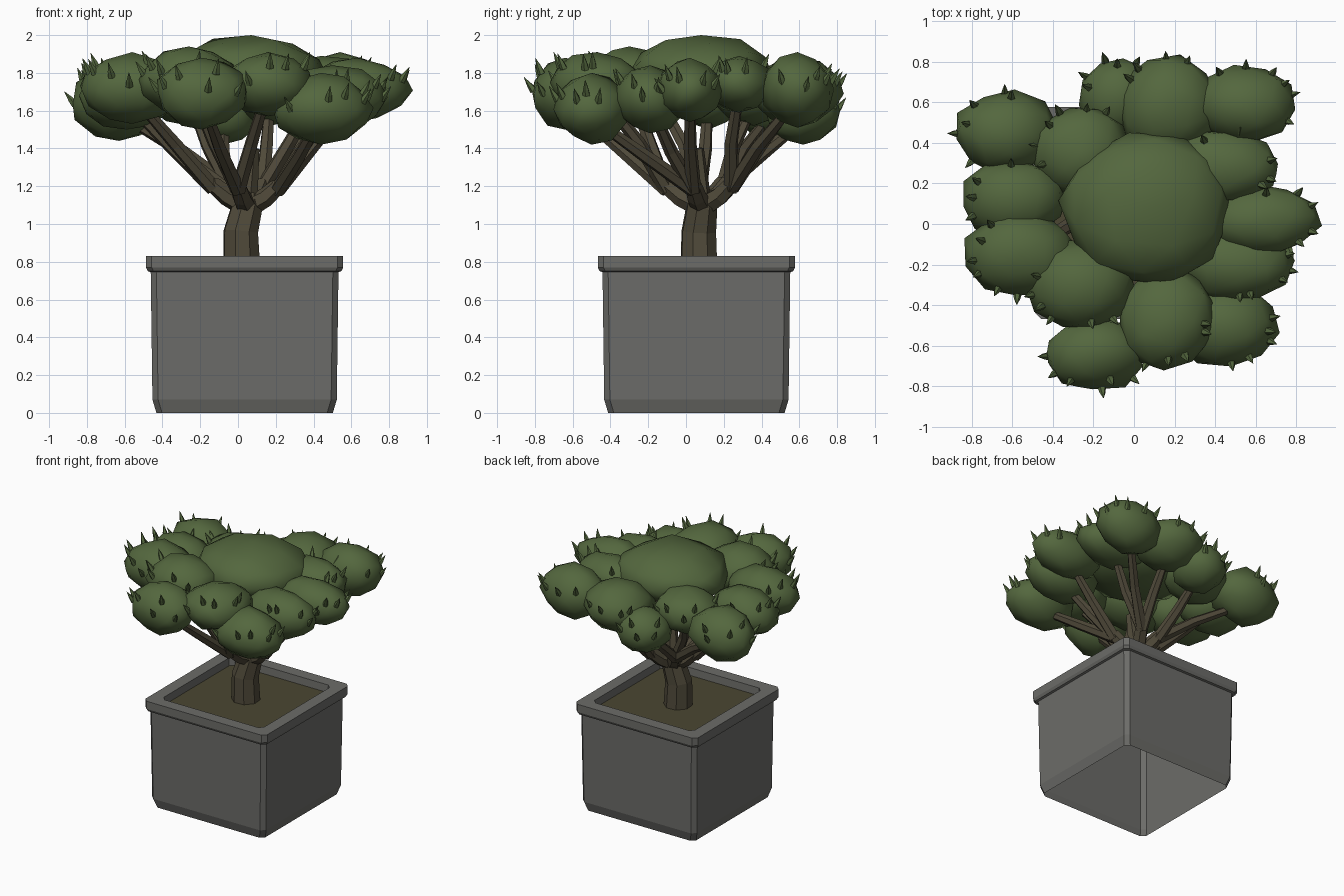
import bpy, bmesh, math, random
from mathutils import Vector

random.seed(4)
if "Cube" in bpy.data.objects:
    bpy.data.objects.remove(bpy.data.objects["Cube"], do_unlink=True)


def material(name, rgb):
    m = bpy.data.materials.new(name)
    m.use_nodes = True
    m.diffuse_color = (*rgb, 1)
    bsdf = next(n for n in m.node_tree.nodes if n.type == "BSDF_PRINCIPLED")
    bsdf.inputs["Base Color"].default_value = (*rgb, 1)
    bsdf.inputs["Roughness"].default_value = 0.9
    return m


STONE = material("grey stone", (0.15, 0.15, 0.14))
SOIL = material("brown soil", (0.07, 0.062, 0.032))
BARK = material("dark bark", (0.08, 0.068, 0.042))
LEAF = material("leaf green", (0.088, 0.136, 0.048))


def finish(name, bm, mat, smooth=None):
    mesh = bpy.data.meshes.new(name)
    bm.to_mesh(mesh)
    bm.free()
    mesh.materials.append(mat)
    ob = bpy.data.objects.new(name, mesh)
    bpy.context.collection.objects.link(ob)
    if smooth:
        bpy.ops.object.select_all(action="DESELECT")
        ob.select_set(True)
        bpy.context.view_layer.objects.active = ob
        bpy.ops.object.shade_smooth_by_angle(angle=math.radians(smooth))


def loft(bm, rings, capped=False):
    """Join a stack of equal-length point loops with quads."""
    loops = [[bm.verts.new(p) for p in ring] for ring in rings]
    n = len(loops[0])
    for a, b in zip(loops, loops[1:]):
        for i in range(n):
            j = (i + 1) % n
            bm.faces.new((a[i], a[j], b[j], b[i]))
    if capped:
        bm.faces.new(loops[0][::-1])
        bm.faces.new(loops[-1])


def cut_square(half, z, cut=0.03):
    """Square loop with clipped corners, around the pot's centre."""
    k = half - cut
    pts = [(half, -k), (half, k), (k, half), (-k, half),
           (-half, k), (-half, -k), (-k, -half), (k, -half)]
    return [Vector((x + 0.035, y + 0.055, z)) for x, y in pts]


def circle(centre, axis, radius, sides):
    u = Vector((0.31, 0.95, 0.0)).cross(axis).normalized()
    v = axis.cross(u).normalized()
    return [centre + radius * (math.cos(a) * u + math.sin(a) * v)
            for a in (math.tau * i / sides for i in range(sides))]


def limb(bm, points, radii, sides):
    """Faceted tube along a path."""
    points = [Vector(p) for p in points]
    rings = []
    for i, p in enumerate(points):
        axis = points[min(i + 1, len(points) - 1)] - points[max(i - 1, 0)]
        rings.append(circle(p, axis.normalized(), radii[i], sides))
    loft(bm, rings, True)


# Pot shell: open underneath, stepped rim, inner lip down to the soil
bm = bmesh.new()
profile = [(0.467, 0), (0.488, 0.07), (0.497, 0.745), (0.512, 0.75),
           (0.522, 0.77), (0.522, 0.83), (0.43, 0.83), (0.425, 0.755)]
loft(bm, [cut_square(h, z) for h, z in profile])
finish("pot", bm, STONE)

# Soil
bm = bmesh.new()
bm.faces.new([bm.verts.new(p) for p in cut_square(0.426, 0.772)])
finish("soil", bm, SOIL)

# Trunk
bm = bmesh.new()
limb(bm, [(0.02, 0.068, 0.76), (0.015, 0.068, 0.96), (0.05, 0.085, 1.1),
          (0.06, 0.085, 1.17)], [0.103, 0.096, 0.085, 0.055], 8)
finish("trunk", bm, BARK)

# Main limbs: where each one bends upward and divides
FORK = Vector((0.05, 0.085, 1.09))
BENDS = [Vector(p) for p in ((-0.13, 0.07, 1.21), (0.0, -0.1, 1.2),
                             (0.21, 0.04, 1.2), (0.13, 0.24, 1.21),
                             (-0.05, 0.2, 1.22))]
branches = bmesh.new()
for bend in BENDS:
    limb(branches, [FORK, FORK.lerp(bend, 0.6) - Vector((0, 0, 0.015)), bend,
                    bend + Vector((0, 0, 0.03))], [0.06, 0.052, 0.046, 0.03], 6)
limb(branches, [FORK, (0.08, 0.06, 1.4)], [0.055, 0.035], 6)

# Leaf clumps: centre x, y, z and half sizes x, y, z
CLUMPS = {
    "crown": (0.07, 0.08, 1.8, 0.42, 0.38, 0.2),
    "back_right_low": (-0.63, 0.45, 1.64, 0.25, 0.2, 0.2),
    "right": (-0.59, 0.12, 1.68, 0.26, 0.19, 0.18),
    "right_front": (-0.56, -0.15, 1.72, 0.27, 0.21, 0.19),
    "front_right_high": (-0.26, -0.3, 1.76, 0.26, 0.22, 0.18),
    "front_right": (-0.19, -0.64, 1.69, 0.25, 0.18, 0.19),
    "front": (0.16, -0.47, 1.74, 0.24, 0.25, 0.17),
    "front_left_low": (0.44, -0.5, 1.61, 0.26, 0.2, 0.19),
    "left_front": (0.5, -0.19, 1.66, 0.28, 0.19, 0.18),
    "left": (0.63, 0.02, 1.71, 0.28, 0.17, 0.17),
    "left_back_high": (0.44, 0.28, 1.74, 0.28, 0.18, 0.15),
    "back_left": (0.54, 0.59, 1.71, 0.25, 0.19, 0.2),
    "back": (0.17, 0.58, 1.7, 0.25, 0.24, 0.18),
    "back_right": (-0.08, 0.62, 1.59, 0.19, 0.2, 0.17),
    "back_right_high": (-0.26, 0.36, 1.69, 0.24, 0.22, 0.17),
}

thorns = bmesh.new()
for name, (x, y, z, rx, ry, rz) in CLUMPS.items():
    centre, size = Vector((x, y, z)), Vector((rx, ry, rz))

    # Clump: uneven low-poly dome with a peaked top
    bm = bmesh.new()
    bmesh.ops.create_icosphere(bm, subdivisions=2, radius=1.0)
    spin = random.uniform(0, math.tau)
    for v in bm.verts:
        a = math.atan2(v.co.y, v.co.x) + spin
        r = math.hypot(v.co.x, v.co.y) * random.uniform(0.96, 1.09)
        h = math.copysign(abs(v.co.z) ** 1.1, v.co.z)
        if abs(h) < 0.99:
            h += random.uniform(-0.07, 0.07)
        v.co = centre + Vector((r * math.cos(a), r * math.sin(a), h)) * size
    finish("leaf_clump_" + name, bm, LEAF, 50)

    # Branch from the nearest bend to the underside of the clump
    if name == "crown":
        continue
    flat = Vector((x, y, 1.2))
    bend = min(BENDS, key=lambda b: (b - FORK).xy.angle((flat - FORK).xy))
    end = centre - Vector((0, 0, rz * 0.5))
    end.xy = bend.xy.lerp(end.xy, 0.88)
    mid = bend.lerp(end, 0.5) + Vector((random.uniform(-0.02, 0.02),
                                        random.uniform(-0.02, 0.02), 0))
    limb(branches, [bend - Vector((0, 0, 0.02)), mid, end],
         [0.042, 0.036, 0.028], 6)

    # Thorns on the outward side, leaning up and out
    out = math.atan2(y, x)
    for i in range(6):
        a = out + (i - 2.5) * 0.5 + random.uniform(-0.2, 0.2)
        e = random.uniform(-0.05, 0.65)
        n = Vector((math.cos(a) * math.cos(e), math.sin(a) * math.cos(e), math.sin(e)))
        root = centre + n * size * 0.93
        axis = (n * 0.55 + Vector((0, 0, 0.7))).normalized()
        loft(thorns, [circle(root + axis * d, axis, r, 5)
                      for d, r in ((0, 0.021), (0.035, 0.016), (0.09, 0.001))], True)
finish("branches", branches, BARK)
finish("thorns", thorns, LEAF)
